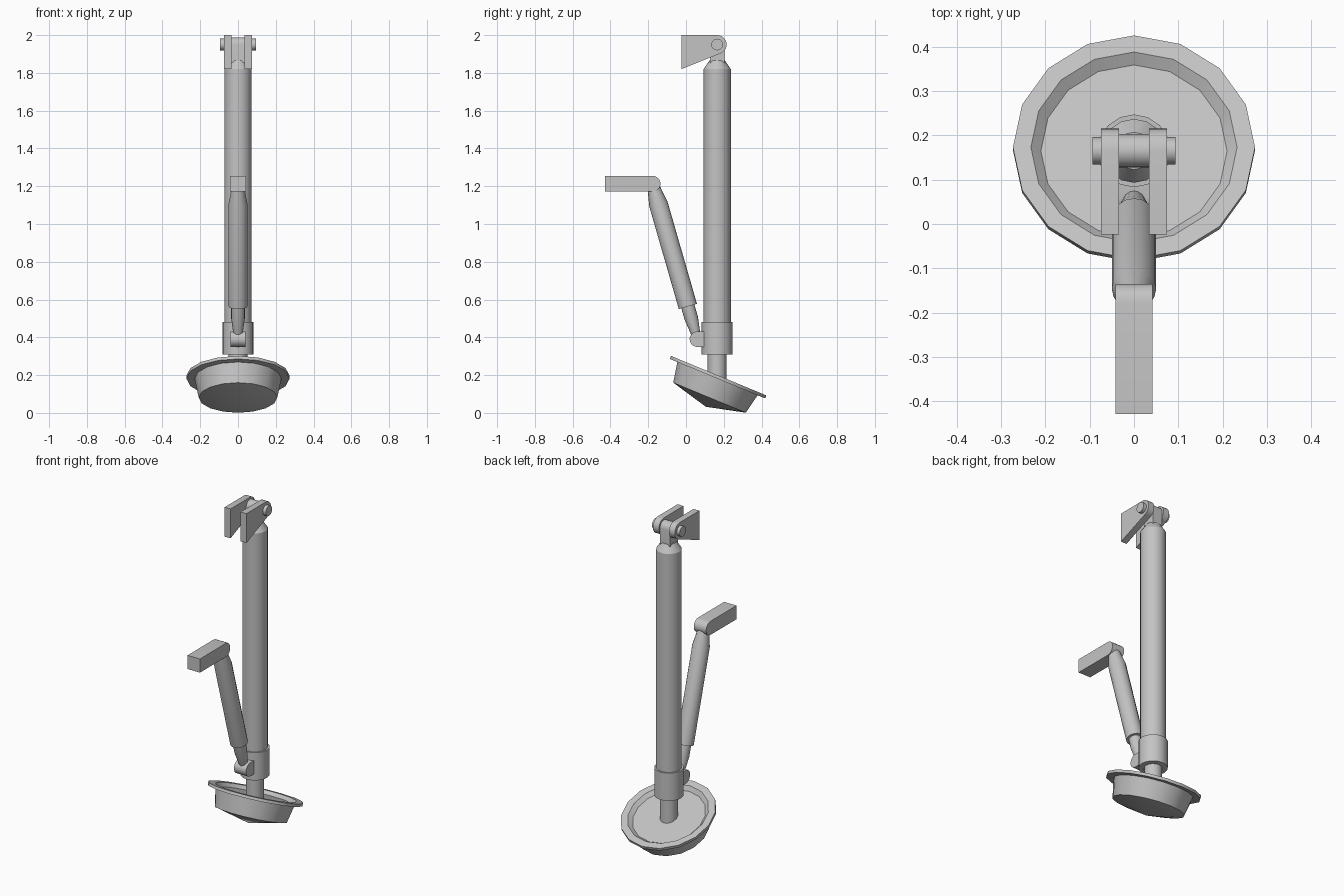
import bpy, bmesh
from math import sin, cos, pi, radians, atan2
from mathutils import Matrix, Vector

cube = bpy.data.objects.get("Cube")
if cube:
    bpy.data.objects.remove(cube, do_unlink=True)

# One plain grey metal for everything
grey = bpy.data.materials.new("grey_metal")
grey.use_nodes = True
grey.diffuse_color = (0.55, 0.55, 0.55, 1)
grey.node_tree.nodes["Principled BSDF"].inputs["Base Color"].default_value = (0.55, 0.55, 0.55, 1)


def finish(name, bm):
    bmesh.ops.recalc_face_normals(bm, faces=bm.faces[:])
    mesh = bpy.data.meshes.new(name)
    bm.to_mesh(mesh)
    bm.free()
    mesh.materials.append(grey)
    obj = bpy.data.objects.new(name, mesh)
    bpy.context.collection.objects.link(obj)
    bpy.ops.object.select_all(action='DESELECT')
    obj.select_set(True)
    bpy.context.view_layer.objects.active = obj
    bpy.ops.object.shade_smooth_by_angle(angle=radians(30))
    return obj


def lathe(name, profile, origin=(0, 0, 0), rot=Matrix.Identity(4), sides=16):
    """Revolve (radius, height) points round z; zero radius makes a pole."""
    bm = bmesh.new()
    rings = []
    for r, h in profile:
        n = sides if r > 0 else 1
        rings.append([bm.verts.new((r * cos(2 * pi * i / sides), r * sin(2 * pi * i / sides), h))
                      for i in range(n)])
    for a, b in zip(rings, rings[1:]):
        for i in range(sides):
            j = (i + 1) % sides
            quad = [a[i % len(a)], a[j % len(a)], b[j % len(b)], b[i % len(b)]]
            bm.faces.new(list(dict.fromkeys(quad)))
    for ring in (rings[0], rings[-1]):
        if len(ring) > 1:
            bm.faces.new(ring)
    bm.transform(Matrix.Translation(origin) @ rot)
    return finish(name, bm)


def prism(name, outline, x0, x1):
    """Extrude a (y, z) outline from x0 to x1."""
    bm = bmesh.new()
    face = bm.faces.new([bm.verts.new((x0, y, z)) for y, z in outline])
    ext = bmesh.ops.extrude_face_region(bm, geom=[face])
    verts = [v for v in ext["geom"] if isinstance(v, bmesh.types.BMVert)]
    bmesh.ops.translate(bm, verts=verts, vec=(x1 - x0, 0, 0))
    return finish(name, bm)


def arc(cy, cz, r, start, end, steps=10):
    angles = [radians(start + (end - start) * i / steps) for i in range(steps + 1)]
    return [(cy + r * cos(a), cz + r * sin(a)) for a in angles]


LEG_Y = 0.165
PIN_Z = 1.95

# Main leg
lathe("main_strut", [(0.072, 0.45), (0.072, 1.82), (0.042, 1.865)], (0, LEG_Y, 0))
lathe("lower_collar", [(0.082, 0.31), (0.082, 0.48)], (0, LEG_Y, 0))
lathe("lower_piston", [(0.05, 0.12), (0.05, 0.33)], (0, LEG_Y, 0))

# Top hinge: lug between two bracket plates, with a pin through them
prism("strut_lug", [(LEG_Y - 0.038, 1.82), (LEG_Y + 0.038, 1.82)] +
      arc(LEG_Y, PIN_Z, 0.038, 0, 180), -0.034, 0.034)
bracket = [(-0.024, 1.82), (-0.024, 2.0)] + arc(LEG_Y, PIN_Z, 0.05, 90, -68)
prism("right_bracket", bracket, -0.074, -0.034)
prism("left_bracket", bracket, 0.034, 0.074)
lathe("hinge_pin", [(0.031, -0.094), (0.031, 0.094)], (0, LEG_Y, PIN_Z),
      Matrix.Rotation(pi / 2, 4, 'Y'))

# Side brace between the upper mount and the collar knuckle
top = Vector((0, -0.177, 1.213))
bottom = Vector((0, 0.06, 0.39))
d = bottom - top
tilt = Matrix.Rotation(atan2(-d.y, d.z), 4, 'X')
lathe("brace_sleeve", [(0.034, 0.0), (0.036, 0.035), (0.05, 0.112), (0.05, 0.676)], top, tilt)
lathe("brace_rod", [(0.036, 0.65), (0.036, 0.742), (0.024, 0.83)], top, tilt)
prism("brace_mount", [(-0.429, top.z - 0.042), (-0.429, top.z + 0.042)] +
      arc(top.y, top.z, 0.042, 90, -90), -0.042, 0.042)
prism("brace_knuckle", arc(bottom.y, bottom.z, 0.041, 90, 270) +
      [(0.13, bottom.z - 0.041), (0.13, bottom.z + 0.041)], -0.041, 0.041)

# Tilted foot dish with flat rim, shallow floor and conical underside
lathe("foot_dish", [(0, -0.022), (0.21, -0.022), (0.2325, 0), (0.273, 0), (0.273, -0.017),
                    (0.23, -0.017), (0.208, -0.126), (0, -0.178)],
      (0, 0.173, 0.197), Matrix.Rotation(radians(-22.5), 4, 'X'))
